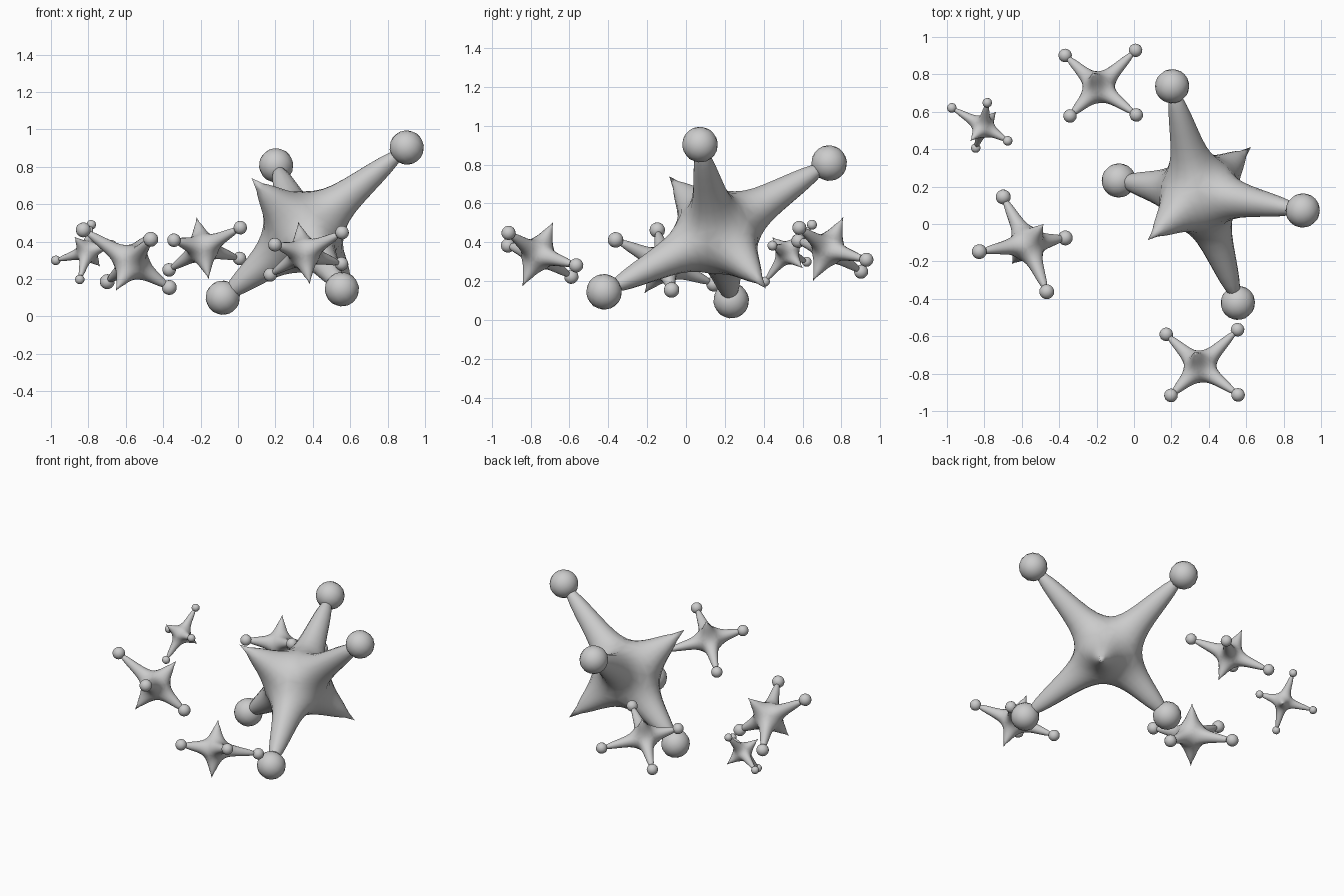
import bpy, bmesh
from mathutils import Vector, Matrix

if "Cube" in bpy.data.objects:
    bpy.data.objects.remove(bpy.data.objects["Cube"])

CORE = 0.145          # half size of the core block
BALL_R = 0.092
ARMS = {              # ball centres of a unit jack (local space)
    (1, 0, 0): Vector((0.72, 0, 0)),
    (-1, 0, 0): Vector((-0.56, 0, 0)),
    (0, 1, 0): Vector((0.04, 0.69, 0)),
    (0, -1, 0): Vector((0.04, -0.69, 0)),
}


def body_mesh():
    """Block core with four tapering arms and two sharp spikes."""
    bm = bmesh.new()
    crease = bm.verts.layers.float.new("crease_vert")
    bmesh.ops.create_cube(bm, size=CORE * 2)
    bm.normal_update()
    for face in list(bm.faces):
        n = face.normal.copy()
        key = tuple(round(c) for c in n)
        ring = list(face.verts)
        corners = [v.co - n * CORE for v in ring]
        if key in ARMS:
            tip = ARMS[key]
            loops = [(tip.normalized() * 0.30, 0.088), (tip, 0.044)]
        else:
            loops = [(n * 0.30, 0.076)]
        bm.faces.remove(face)
        for centre, half in loops:
            new = [bm.verts.new(centre + c * (half / CORE)) for c in corners]
            for i in range(4):
                j = (i + 1) % 4
                bm.faces.new((ring[i], ring[j], new[j], new[i]))
            ring = new
        if key in ARMS:
            bm.faces.new(ring)
        else:
            apex = bm.verts.new(n * 0.47)
            apex[crease] = 1.0
            for i in range(4):
                bm.faces.new((ring[i], ring[(i + 1) % 4], apex))
    bmesh.ops.recalc_face_normals(bm, faces=bm.faces)
    return finish(bm, "jack_body")


def ball_mesh():
    """Balls at the four arm ends."""
    bm = bmesh.new()
    for pos in ARMS.values():
        bmesh.ops.create_uvsphere(bm, u_segments=14, v_segments=9, radius=BALL_R,
                                  matrix=Matrix.Translation(pos))
    return finish(bm, "jack_balls")


def finish(bm, name):
    for f in bm.faces:
        f.smooth = True
    me = bpy.data.meshes.new(name)
    bm.to_mesh(me)
    bm.free()
    return me


BODY, BALLS = body_mesh(), ball_mesh()


def place(name, long, short, side_a, side_b):
    """Orient one jack from the positions of its four balls."""
    l, s, a, b = map(Vector, (long, short, side_a, side_b))
    x = (l - s).normalized()
    y = a - b
    y = (y - x * y.dot(x)).normalized()
    z = x.cross(y)
    k = ((l - s).length / 1.28 + (a - b).length / 1.38) / 2
    centre = (l + s + a + b) / 4 - x * 0.06 * k
    rot = Matrix((x, y, z)).transposed().to_4x4()
    mat = Matrix.Translation(centre) @ rot @ Matrix.Scale(k, 4)
    for part, me in (("body", BODY), ("balls", BALLS)):
        ob = bpy.data.objects.new(f"{name}_{part}", me)
        bpy.context.collection.objects.link(ob)
        ob.matrix_world = mat
        if part == "body":
            sub = ob.modifiers.new("smooth", 'SUBSURF')
            sub.levels = sub.render_levels = 2


# One large jack and four small ones
place("large_jack", (.90, .07, .90), (-.08, .23, .10), (.21, .74, .815), (.55, -.42, .14))
place("back_jack", (.01, .93, .31), (-.35, .57, .41), (.01, .59, .47), (-.36, .90, .25))
place("front_jack", (.555, -.565, .28), (.19, -.925, .385), (.555, -.905, .445), (.18, -.59, .225))
place("left_jack", (-.83, -.15, .465), (-.36, -.075, .15), (-.47, -.355, .41), (-.70, .14, .19))
place("far_left_jack", (-.975, .62, .30), (-.67, .44, .385), (-.79, .65, .485), (-.845, .41, .20))
